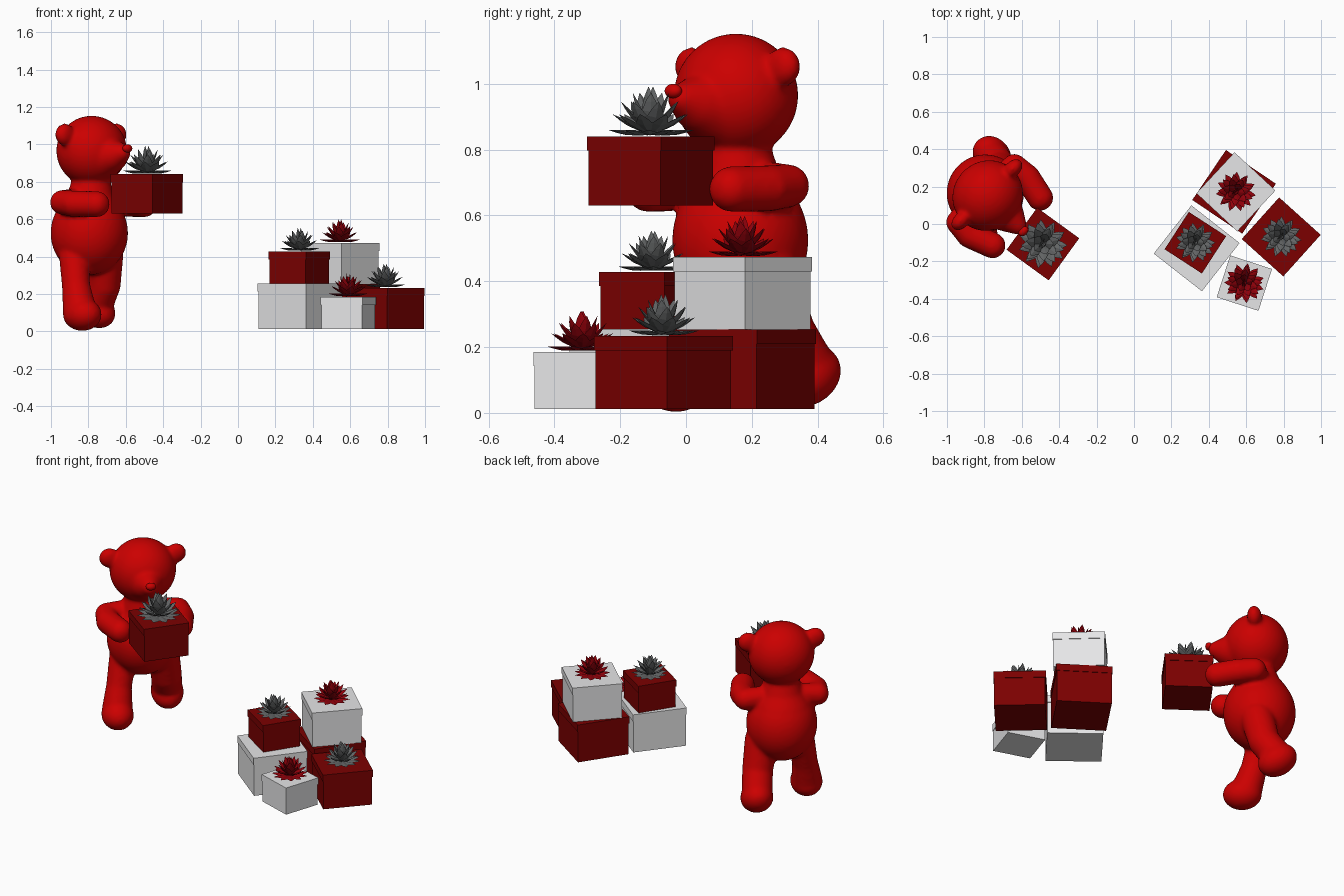
import bpy, bmesh, math
from mathutils import Matrix, Vector

if "Cube" in bpy.data.objects:
    bpy.data.objects.remove(bpy.data.objects["Cube"])


def material(name, rgb):
    m = bpy.data.materials.new(name)
    m.diffuse_color = (*rgb, 1)
    m.use_nodes = True
    m.node_tree.nodes["Principled BSDF"].inputs["Base Color"].default_value = m.diffuse_color
    return m


BRIGHT_RED = material("bright red", (0.6, 0.0, 0.0))
DARK_RED = material("dark red", (0.2, 0.0, 0.0))
WHITE = material("soft white", (0.8, 0.8, 0.81))
GREY = material("charcoal grey", (0.125, 0.13, 0.132))
RIBBON_RED = material("ribbon red", (0.28, 0.0, 0.003))


def finish(bm, name, mat, matrix):
    mesh = bpy.data.meshes.new(name)
    bmesh.ops.recalc_face_normals(bm, faces=bm.faces[:])
    bm.to_mesh(mesh)
    bm.free()
    mesh.materials.append(mat)
    ob = bpy.data.objects.new(name, mesh)
    ob.matrix_world = matrix
    bpy.context.collection.objects.link(ob)
    return ob


# ---------- gifts ----------
def block(name, size, z0, z1, mat, place):
    bm = bmesh.new()
    bmesh.ops.create_cube(bm, size=1)
    for v in bm.verts:
        v.co = Vector((v.co.x * size, v.co.y * size, z0 + (v.co.z + 0.5) * (z1 - z0)))
    finish(bm, name, mat, place)


def petal(bm, length, width, tilt, turn, curl):
    """Pointed ribbon loop: diamond sections along a gently rising line."""
    rot = Matrix.Rotation(turn, 4, 'Z') @ Matrix.Rotation(-tilt, 4, 'Y')
    rings = []
    for t, w in ((0.0, 0.2), (0.35, 0.8), (0.58, 1.0), (0.8, 0.6)):
        w *= width
        up = curl * length * t * t
        pts = ((t * length, w, up), (t * length, 0, up + 0.25 * w),
               (t * length, -w, up), (t * length, 0, up - 0.3 * w))
        rings.append([bm.verts.new(rot @ Vector(p)) for p in pts])
    tip = bm.verts.new(rot @ Vector((length, 0, curl * length)))
    for a, b in zip(rings, rings[1:]):
        for i in range(4):
            j = (i + 1) % 4
            bm.faces.new((a[i], a[j], b[j], b[i]))
    for i in range(4):
        bm.faces.new((rings[-1][i], rings[-1][(i + 1) % 4], tip))
    bm.faces.new(rings[0][::-1])


def bow(name, radius, z, mat, place):
    bm = bmesh.new()
    # count, elevation, length for each layer of petals
    for k, (n, tilt, length) in enumerate(((11, 2, 1.0), (9, 24, 1.0), (7, 44, 1.02),
                                           (5, 62, 1.05), (2, 82, 1.1))):
        for i in range(n):
            petal(bm, length * radius, 0.2 * radius, math.radians(tilt),
                  math.tau * (i + 0.5 * (k % 2)) / n, 0.06)
    finish(bm, name, mat, place @ Matrix.Translation((0, 0, z + 0.007)))


def gift(name, x, y, z0, z1, size, angle, mat, bow_mat=None, bow_radius=0):
    place = Matrix.Translation((x, y, 0)) @ Matrix.Rotation(math.radians(angle), 4, 'Z')
    lid = z1 - 0.043
    block(name + "_box", size - 0.007, z0, lid, mat, place)
    block(name + "_lid", size, lid, z1, mat, place)
    if bow_mat:
        bow(name + "_bow", bow_radius, z1, bow_mat, place)


gift("held_gift", -0.487, -0.107, 0.63, 0.84, 0.278, -36, DARK_RED, GREY, 0.132)
gift("large_white_gift", 0.335, -0.13, 0.012, 0.255, 0.327, -38, WHITE)
gift("stacked_red_gift", 0.328, -0.1, 0.255, 0.428, 0.238, -33, DARK_RED, GREY, 0.108)
gift("large_red_gift", 0.535, 0.172, 0.012, 0.253, 0.322, -34, DARK_RED)
gift("stacked_white_gift", 0.545, 0.172, 0.253, 0.473, 0.299, -43, WHITE, RIBBON_RED, 0.108)
gift("right_red_gift", 0.787, -0.069, 0.012, 0.233, 0.299, -42, DARK_RED, GREY, 0.11)
gift("small_white_gift", 0.59, -0.316, 0.012, 0.185, 0.235, -18, WHITE, RIBBON_RED, 0.108)

# ---------- bear: local +x is its left, -y its front ----------
bear_place = Matrix.Translation((-0.795, 0.165, 0)) @ Matrix.Rotation(math.radians(45), 4, 'Z')


def ball(bm, c, r, pitch=0.0):
    m = (Matrix.Translation(c) @ Matrix.Rotation(math.radians(pitch), 4, 'X')
         @ Matrix.Diagonal((*r, 1)))
    bmesh.ops.create_icosphere(bm, subdivisions=4, radius=1, matrix=m)


def limb(bm, keys, steps=10):
    """Chain of overlapping balls through (x, y, z, r) keys."""
    for a, b in zip(keys, keys[1:]):
        for i in range(steps + 1):
            p = Vector(a).lerp(Vector(b), i / steps)
            ball(bm, p[:3], (p[3],) * 3)


bm = bmesh.new()
# torso and neck
ball(bm, (0, 0, 0.525), (0.207, 0.207, 0.225))
limb(bm, [(0, 0, 0.58, 0.185), (0, -0.005, 0.67, 0.137), (0, -0.015, 0.80, 0.10)])
# head, snout and ears
ball(bm, (0, -0.018, 0.965), (0.194, 0.184, 0.188))
limb(bm, [(0, -0.09, 0.935, 0.125), (0, -0.17, 0.94, 0.088), (0, -0.245, 0.955, 0.048)])
for s in (-1, 1):
    ball(bm, (s * 0.197, -0.012, 1.052), (0.06, 0.042, 0.06))
    # arms reaching forward to the box
    limb(bm, [(s * 0.13, 0.0, 0.70, 0.062), (s * 0.212, -0.008, 0.69, 0.066),
              (s * 0.217, -0.10, 0.682, 0.071), (s * 0.18 + 0.01, -0.225, 0.68, 0.07)])
# right leg stepping forward
limb(bm, [(-0.115, 0.0, 0.40, 0.08), (-0.145, -0.045, 0.24, 0.075), (-0.163, -0.09, 0.11, 0.09)])
ball(bm, (-0.165, -0.112, 0.09), (0.094, 0.112, 0.088))
# left leg trailing behind, heel raised
limb(bm, [(0.12, 0.0, 0.42, 0.098), (0.15, 0.04, 0.25, 0.09), (0.167, 0.125, 0.125, 0.09)])
ball(bm, (0.168, 0.118, 0.112), (0.096, 0.118, 0.088), 28)
bear = finish(bm, "bear_body", BRIGHT_RED, bear_place)
rm = bear.modifiers.new("fuse", 'REMESH')
rm.mode = 'VOXEL'
rm.voxel_size = 0.011
rm.use_smooth_shade = True
sm = bear.modifiers.new("soften", 'SMOOTH')
sm.factor = 0.5
sm.iterations = 9

# nose
bm = bmesh.new()
ball(bm, (0, -0.288, 0.978), (0.03, 0.022, 0.022))
nose = finish(bm, "bear_nose", BRIGHT_RED, bear_place)
for p in nose.data.polygons:
    p.use_smooth = True
